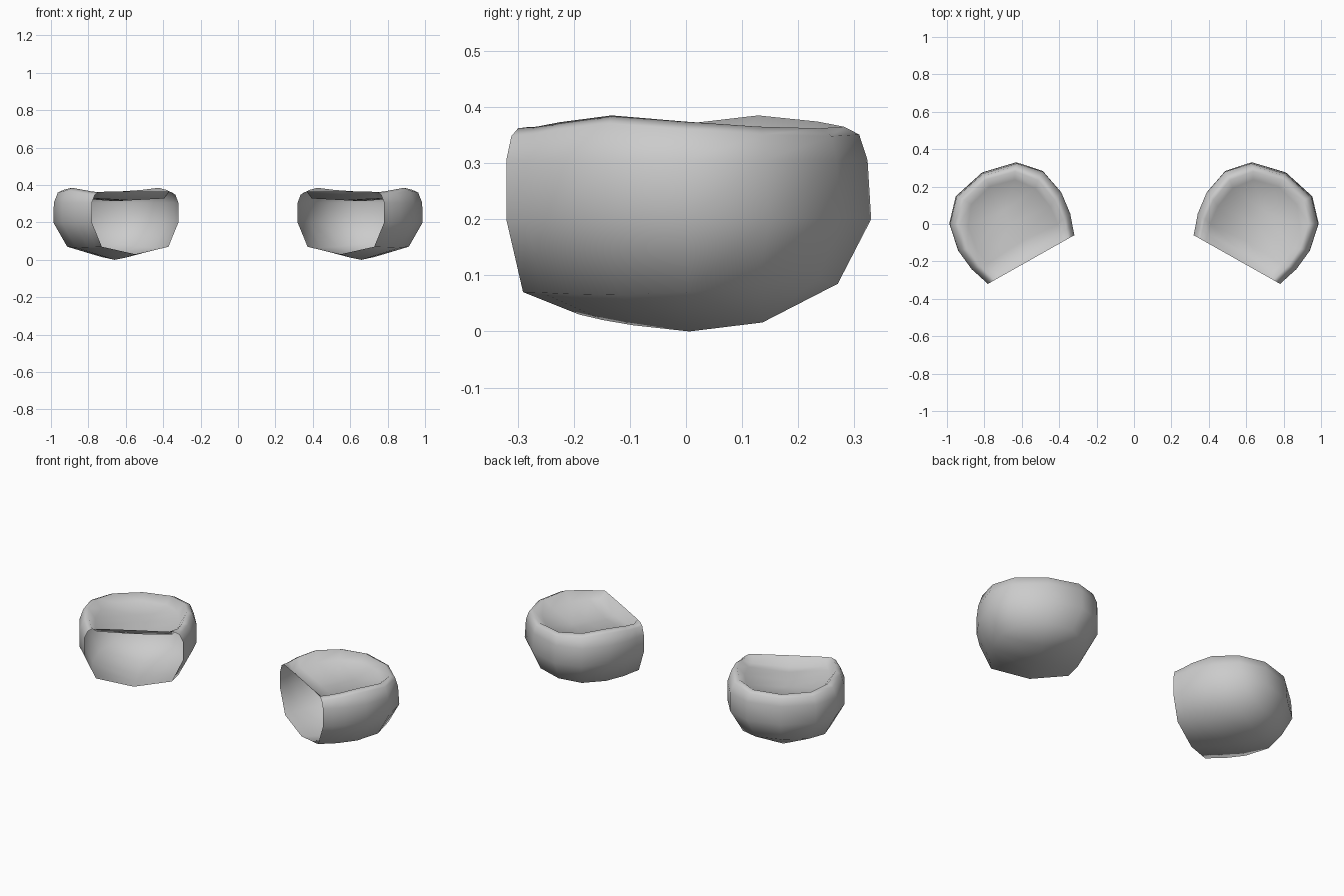
import bpy
import bmesh

cube = bpy.data.objects.get("Cube")
if cube:
    bpy.data.objects.remove(cube, do_unlink=True)

grey = bpy.data.materials.new("plain_grey")
grey.use_nodes = True
colour = (0.6, 0.6, 0.6, 1)
grey.diffuse_color = colour
grey.node_tree.nodes["Principled BSDF"].inputs["Base Color"].default_value = colour

# Half plan of the cup, from the open front corner to the middle of the back:
# width, depth, low ring z, crest z, foot z, keel (depth, z), floor (depth, z)
HALF = [
    (0.266, 0.00, 0.070, 0.362, 0.364, (0.00, 0.030), (0.00, 0.365)),
    (0.282, 0.05, 0.069, 0.365, 0.328, (0.05, 0.020), (0.05, 0.318)),
    (0.303, 0.113, 0.067, 0.373, 0.33, (0.11, 0.011), (0.11, 0.316)),
    (0.317, 0.235, 0.065, 0.385, 0.332, (0.225, 0.0), (0.22, 0.315)),
    (0.287, 0.383, 0.070, 0.374, 0.332, (0.375, 0.016), (0.30, 0.316)),
    (0.186, 0.493, 0.085, 0.365, 0.332, (0.375, 0.016), (0.30, 0.316)),
    (0.000, 0.535, 0.092, 0.362, 0.332, (0.375, 0.016), (0.30, 0.316)),
]


def column(row, mirror):
    """One strip of points: keel, wall, rolled rim, inner foot, floor."""
    w, d, low, crest, foot, keel, floor = row
    w *= mirror
    return [
        (0, *keel),
        (w * 0.77, d * 0.91, low),
        (w, d, 0.2),
        (w, d * 0.985, 0.305),
        (w * 0.93, d * 0.965, crest - 0.014),
        (w * 0.84, d * 0.92, crest),
        (w * 0.72, d * 0.84, foot),
        (0, *floor),
    ]


def build_cup(name, side):
    bm = bmesh.new()
    rows = [column(r, 1) for r in HALF] + [column(r, -1) for r in HALF[-2::-1]]
    # Turn each cup so that its open front faces inward
    strips = [[bm.verts.new((side * (0.55 + 0.87 * v + 0.49 * u),
                             -0.19 - 0.49 * v + 0.87 * u, z))
               for v, u, z in pts] for pts in rows]
    for a, b in zip(strips, strips[1:]):
        for i in range(len(a) - 1):
            bm.faces.new((a[i], a[i + 1], b[i + 1], b[i]))
    bmesh.ops.remove_doubles(bm, verts=bm.verts, dist=0.0005)
    bmesh.ops.recalc_face_normals(bm, faces=bm.faces)
    lowest = min(bm.faces, key=lambda f: f.calc_center_median().z)
    if lowest.normal.z > 0:
        bmesh.ops.reverse_faces(bm, faces=bm.faces)
    for f in bm.faces:
        f.smooth = True
    mesh = bpy.data.meshes.new(name)
    bm.to_mesh(mesh)
    bm.free()
    mesh.materials.append(grey)
    obj = bpy.data.objects.new(name, mesh)
    bpy.context.collection.objects.link(obj)


build_cup("left_cup", 1)
build_cup("right_cup", -1)
